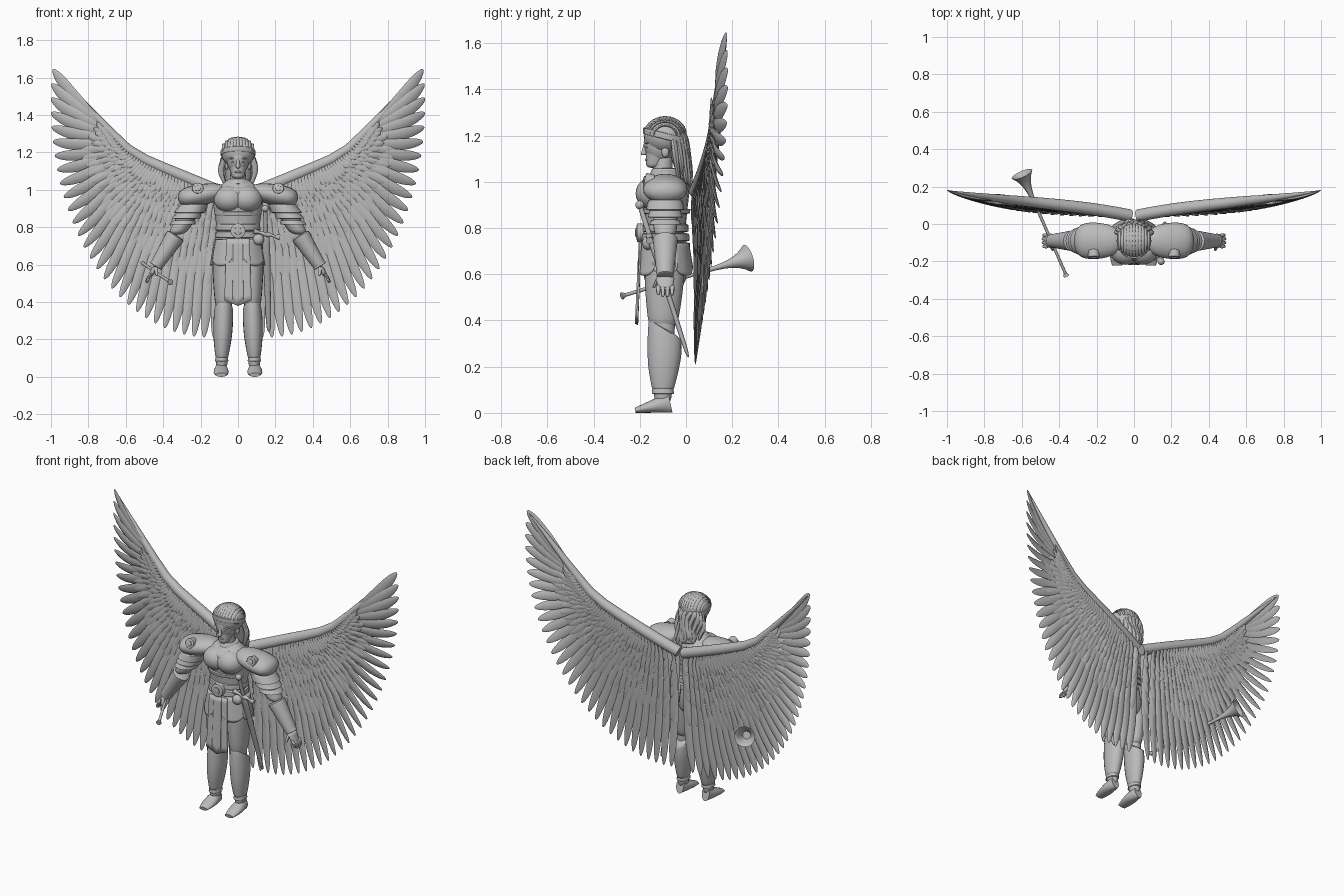
import bpy, bmesh, math, random
from math import sin, cos, pi, sqrt, radians
from mathutils import Vector, Matrix

random.seed(4)
if "Cube" in bpy.data.objects:
    bpy.data.objects.remove(bpy.data.objects["Cube"])

stone = bpy.data.materials.new("stone_grey")
stone.use_nodes = True
stone.diffuse_color = (0.5, 0.5, 0.5, 1)
stone.node_tree.nodes["Principled BSDF"].inputs["Base Color"].default_value = stone.diffuse_color

MID = -.09  # depth of the body's centre plane


def finish(name, bm, pair=False, thickness=0):
    """Turn a bmesh into an object, or into a mirrored left and right pair."""
    for side in ("left_", "right_") if pair else ("",):
        if side == "right_":
            bmesh.ops.scale(bm, vec=(-1, 1, 1), verts=bm.verts)
        bmesh.ops.recalc_face_normals(bm, faces=bm.faces)
        mesh = bpy.data.meshes.new(side + name)
        bm.to_mesh(mesh)
        mesh.materials.append(stone)
        part = bpy.data.objects.new(side + name, mesh)
        bpy.context.collection.objects.link(part)
        bpy.ops.object.select_all(action="DESELECT")
        part.select_set(True)
        bpy.context.view_layer.objects.active = part
        bpy.ops.object.shade_smooth_by_angle(angle=radians(45))
        if thickness:
            part.modifiers.new("thickness", "SOLIDIFY").thickness = thickness
    bm.free()


def skin(bm, rings):
    """Join rings of points into a closed tube."""
    rows = [[bm.verts.new(point) for point in ring] for ring in rings]
    count = len(rows[0])
    for low, high in zip(rows, rows[1:]):
        for k in range(count):
            n = (k + 1) % count
            bm.faces.new((low[k], low[n], high[n], high[k]))
    bm.faces.new(rows[0])
    bm.faces.new(rows[-1])


def add_sweep(bm, path, radius, sides=20, steps=16):
    """Sweep an ellipse along path(t); radius(t) gives its width and depth."""
    times = [(1 - cos(pi * i / steps)) / 2 for i in range(steps + 1)]
    points = [Vector(path(t)) for t in times]
    whole = (points[-1] - points[0]).normalized()
    ref = Vector((0, 0, 1)) if abs(whole.y) > .7 else Vector((0, 1, 0))
    rings = []
    for i, (t, point) in enumerate(zip(times, points)):
        ahead = (points[min(i + 1, steps)] - points[max(i - 1, 0)]).normalized()
        if abs(whole.z) > .85:
            ahead = Vector((0, 0, 1))
        elif ref.z and ahead.dot(whole) < 0:
            ahead.negate()
        across = ref.cross(ahead).normalized()
        up = ahead.cross(across)
        wide, deep = radius(t)
        rings.append([point + across * wide * cos(a) + up * deep * sin(a)
                      for a in (2 * pi * k / sides for k in range(sides))])
    skin(bm, rings)


def sweep(name, path, radius, pair=False, warp=None, **detail):
    bm = bmesh.new()
    add_sweep(bm, path, radius, **detail)
    if warp:
        for v in bm.verts:
            v.co.z += warp(v.co)
    finish(name, bm, pair)


def line(start, end):
    return lambda t: Vector(start).lerp(Vector(end), t)


def swell(first, last, bulge=0, depth=1, edge=12):
    """Tapering radius with rounded ends; a high edge value makes them crisp."""
    def radius(t):
        r = first + (last - first) * t + bulge * sin(pi * t)
        r *= max(.03, sqrt(max(0, 1 - abs(2 * t - 1) ** edge)))
        return r, r * depth
    return radius


def limb(name, start, end, first, last, bulge=0, depth=1, edge=12, pair=False, warp=None):
    sweep(name, line(start, end), swell(first, last, bulge, depth, edge), pair, warp)


def column(name, low, high, first, last, y=MID, **shape):
    limb(name, (0, y, low), (0, y, high), first, last, **shape)


def ball(name, place, size, pair=False):
    bm = bmesh.new()
    bmesh.ops.create_uvsphere(bm, u_segments=24, v_segments=16, radius=1,
                              matrix=Matrix.Translation(place) @ Matrix.Diagonal((*size, 1)))
    finish(name, bm, pair)


def sheet(name, surface, pair=False, cells=10):
    """Thin plate from a function of s and t, both from zero to one."""
    bm = bmesh.new()
    grid = [[bm.verts.new(surface(i / cells, j / cells)) for j in range(cells + 1)] for i in range(cells + 1)]
    for a, b in zip(grid, grid[1:]):
        for j in range(cells):
            bm.faces.new((a[j], b[j], b[j + 1], a[j + 1]))
    finish(name, bm, pair, .008)


# Head and face
ball("skull", (0, -.11, 1.17), (.062, .073, .09))
limb("jaw", (0, -.14, 1.06), (0, -.11, 1.17), .03, .058, depth=1.1)
column("neck", .98, 1.12, .045, .04, y=-.1)
limb("nose", (0, -.175, 1.17), (0, -.184, 1.115), .006, .013)
ball("mouth", (0, -.17, 1.095), (.018, .008, .006))
ball("eye", (.025, -.168, 1.15), (.01, .008, .005), pair=True)
ball("brow", (.026, -.168, 1.168), (.022, .01, .005), pair=True)
ball("ear", (.06, MID, 1.13), (.01, .016, .024), pair=True)

# Hair, headband and hanging locks
ball("hair_cap", (0, MID, 1.2), (.09, .093, .083))
column("headband", 1.18, 1.215, .093, .093, depth=1.03, warp=lambda p: (MID - p.y) / 4)
limb("back_hair", (0, -.06, 1.22), (0, 0, 1), .083, .06, depth=.5)
bm = bmesh.new()
for k in range(-5, 6):
    swing, low = k / 5 * 1.2, random.uniform(.17, .24)
    add_sweep(bm, lambda t: (.085 * sin(swing) + .012 * sin(6 * t + k),
                             .085 * cos(swing) - .09 + .03 * t, 1.21 - low * t),
              swell(.02, .012, depth=.8, edge=4), sides=8)
    # Combed ridge over the crown
    span = sqrt(1 - (k / 6) ** 2)
    add_sweep(bm, lambda t: (k / 67, MID - .09 * span * cos(pi * t), 1.2 + .08 * span * sin(pi * t)),
              swell(.01, .01, depth=.5), sides=8)
finish("hair_locks", bm)

# Torso armour and belt
column("torso", .74, 1.02, .105, .148, depth=.76, edge=16)
column("shoulder_slope", .98, 1.06, .15, .05, depth=.75)
ball("breast_plate", (.045, -.14, .95), (.085, .078, .072), pair=True)
column("collar", 1.03, 1.06, .068, .055)
column("breast_rim", .86, .885, .124, .128, depth=.86)
for i in range(3):
    z = .72 + .04 * i
    column("belt_%d" % i, z - .02, z + .02, .128 - .004 * i, .126 - .004 * i, depth=.85)
limb("buckle", (0, -.18, .78), (0, -.214, .78), .04, .04, edge=30)
limb("buckle_boss", (0, -.18, .78), (0, -.22, .78), .02, .02, edge=30)

# Skirt plates and tabard
column("hips", .54, .76, .1, .11, bulge=.02, depth=.8)
for i in range(-1, 2):
    def plate(s, t):
        angle = radians(50 * i + 54 * (s - .5))
        flare = 1 + .17 * t + .012 * (i % 2)
        drop = .14 - .035 * abs(2 * s - 1) ** 3
        return .128 * flare * cos(angle), MID + .105 * flare * sin(angle), .735 - drop * t
    sheet("skirt_plate_%d" % (i + 2), plate, pair=True)
for name, width, out in ("tabard", .125, 0), ("tabard_strip", .05, .005):
    sheet(name, lambda s, t: ((s - .5) * width * (1 + t / 6), -.2 - out - .015 * t,
                              .74 - t * (.36 - out - .03 * abs(2 * s - 1))))

# Legs, greaves and feet
limb("thigh", (.072, MID, .7), (.076, -.1, .36), .066, .044, bulge=.005, depth=1.35, pair=True)
limb("shin", (.076, -.1, .45), (.088, -.1, .03), .044, .03, depth=1.25, pair=True)
limb("greave", (.076, MID, .37), (.087, -.1, .09), .05, .031, bulge=.01, depth=1.4, edge=40, pair=True,
     warp=lambda p: max(0, p.z - .2) * (MID - p.y) * 4)
limb("greave_hem", (.087, -.1, .11), (.087, -.1, .08), .033, .036, depth=1.35, pair=True)
sweep("foot", lambda t: (.09, -.068 - .152 * t, .045 - .034 * t),
      lambda t: (.026 + .014 * sin(3 * t), .045 - .034 * t), pair=True)

# Arms and shoulder armour
SHOULDER, ELBOW, WRIST = (Vector((x, MID, z)) for x, z in ((.2, .98), (.33, .76), (.44, .59)))
limb("upper_arm", SHOULDER, ELBOW, .062, .048, pair=True)
limb("forearm", ELBOW, WRIST, .045, .026, pair=True)
limb("pauldron", (.06, MID, 1), (.32, MID, .95), .035, .05, bulge=.014, depth=1.7, edge=6, pair=True)
for i in range(3):
    top = SHOULDER.lerp(ELBOW, .25 + .2 * i)
    limb("arm_lame_%d" % (i + 1), top, top.lerp(ELBOW, .3), .073 - .007 * i, .084 - .007 * i, edge=24, pair=True)
for name, size, front in ("pauldron_disc", .03, -.18), ("pauldron_stud", .016, -.186):
    limb(name, (.215, -.14, 1), (.215, front, 1.01), size, size, edge=30, pair=True)
limb("bracer", ELBOW, WRIST, .053, .034, depth=1.05, edge=40, pair=True)
limb("bracer_hem", WRIST.lerp(ELBOW, .1), WRIST, .034, .038, pair=True)
limb("palm", WRIST, (.466, MID, .54), .018, .014, depth=2.3, pair=True)
bm = bmesh.new()
for k in range(4):
    reach, y = .045 + .01 * sin(k), MID - .03 + .02 * k
    add_sweep(bm, lambda t: (.46 + reach * t * (1 - t / 2), y, .555 - reach * t), swell(.011, .008, edge=6), sides=8)
add_sweep(bm, line((.44, -.115, .59), (.435, -.14, .54)), swell(.012, .008, edge=6), sides=8)
finish("fingers", bm, pair=True)

# Horn in the right hand, hollow at the bell
HORN = line((-.36, -.28, .505), (-.6, .27, .67))


def along_horn(t):
    return 1 - abs(1 - 1.1 * t)


sweep("horn", lambda t: HORN(along_horn(t)),
      lambda t: [.008 + .055 * along_horn(t) ** 10 - (.004 if 1.1 * t > 1 else 0)] * 2, steps=50)
limb("horn_mouthpiece", HORN(0), HORN(.03), .017, .01)

# Sword at the left hip
SWORD = line((.145, -.2, .9), (.165, .01, .24))
limb("scabbard", SWORD(.2), SWORD(1), .022, .013, depth=.7)
limb("sword_grip", SWORD(0), SWORD(.22), .011, .012)
ball("pommel", SWORD(0), [.019] * 3)
guard = SWORD(.2)
sweep("cross_guard", lambda t: guard + Vector((.14 * t - .065, 0, .012 - .035 * t)),
      lambda t: [.011 + .004 * cos(4 * pi * t)] * 2)
ball("belt_pouch", (.11, -.165, .735), (.03, .025, .03))


# Wings: feathers fan from the bent arm line to an oval outline
def arm_point(x):
    past = x - .57
    return Vector((x, .95 + .41 * x + .34 * (past + sqrt(past * past + .003))))


def tip_point(u):
    angle = radians(104 * u - 95)
    return Vector((.15 + .85 * cos(angle), 1.45 + 1.24 * sin(angle)))


def on_wing(p, near=1, lift=0):
    """Place a flat wing point in space; the arm stands behind the feather tips."""
    return Vector((p.x, .04 + .14 * p.x ** 3 + .22 * near * p.x * (1 - p.x) + lift, p.y))


def feather(bm, root, tip, reach, width, lift):
    ahead = (tip - root).normalized()
    side = Vector((ahead.y, -ahead.x))
    rings, steps = [], 12
    for i in range(steps + 1):
        t = sin(pi / 2 * i / steps)
        blade = width * min(1, .4 + 1.3 * t) * sqrt(max(.004, 1 - max(0, t / .35 - 1.86) ** 2))
        centre = on_wing(root.lerp(tip, reach * t) + side * .015 * sin(pi * t), 1 - reach * t, lift)
        edge = Vector((side.x, .25 + .12 * side.x, side.y)) * blade
        ridge = Vector((0, .3 * blade, 0))
        rings.append([centre + edge * cos(a) + ridge * sin(a) for a in (pi * k / 3 for k in range(6))])
    skin(bm, rings)


def feather_row(name, count, reach, width, lift=0, last=1):
    bm = bmesh.new()
    for i in range(count):
        u = last * i / (count - 1)
        ragged = random.uniform(0, .06) if reach < 1 else 0
        feather(bm, arm_point(.05 + .66 * u ** .7), tip_point(u), reach - ragged, width, lift)
    finish(name, bm, pair=True)


feather_row("flight_feathers", 30, 1, .031)
for face, sign in ("front", -1), ("back", 1):
    for k in range(4):
        feather_row("%s_coverts_%d" % (face, k + 1), 28 + 4 * k, .66 * .7 ** k, .025 - .003 * k,
                    sign * (.006 + .005 * k), .8 + .05 * k)

# Leading edge of the wing
sweep("wing_arm", lambda t: on_wing(arm_point(.02 + .955 * t)), lambda t: [.033 - .03 * t ** 3] * 2, pair=True)
